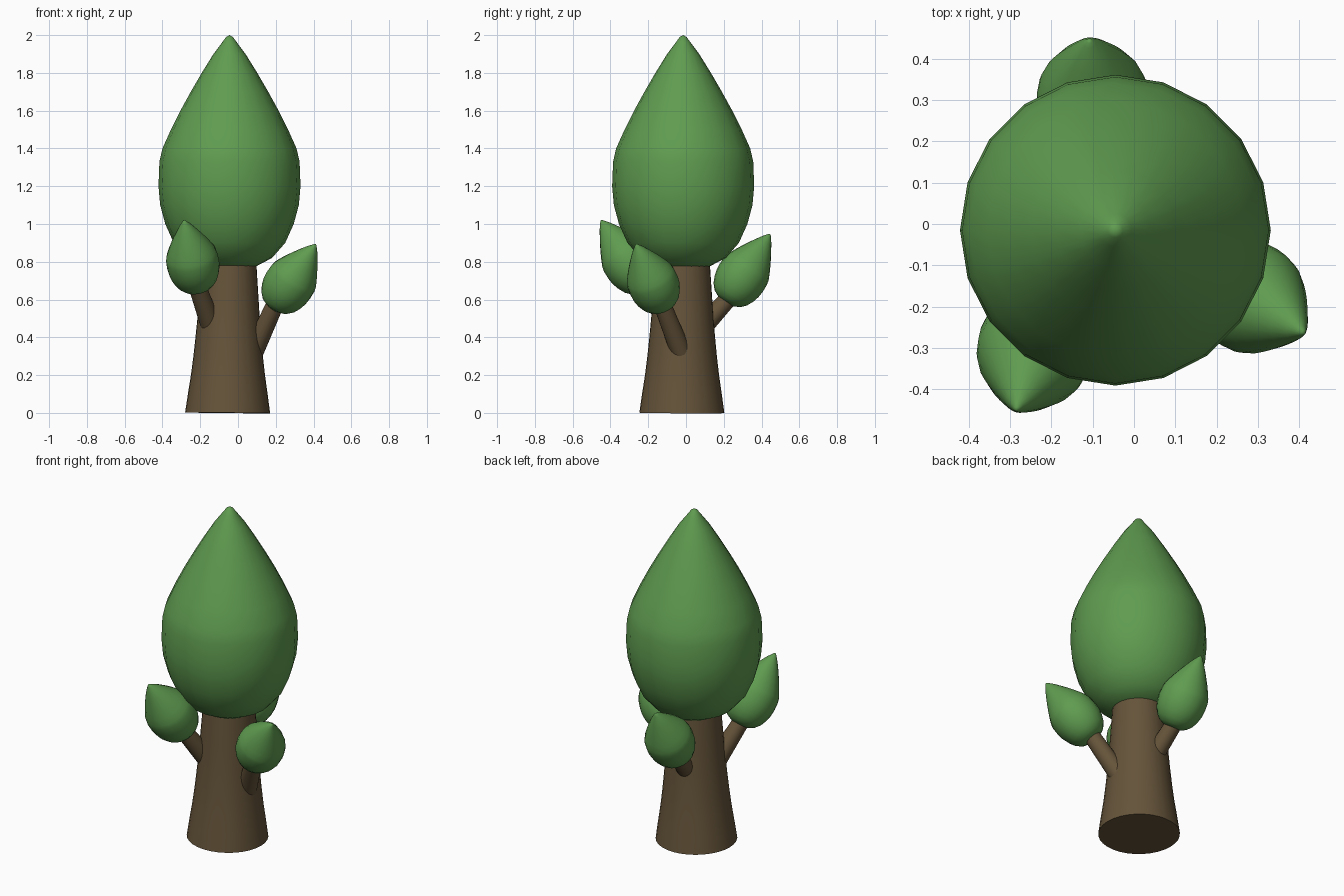
import bpy
import math
from mathutils import Vector

if "Cube" in bpy.data.objects:
    bpy.data.objects.remove(bpy.data.objects["Cube"])


def material(name, color):
    m = bpy.data.materials.new(name)
    m.diffuse_color = color
    m.use_nodes = True
    m.node_tree.nodes["Principled BSDF"].inputs["Base Color"].default_value = m.diffuse_color
    return m


LEAF = material("leaf_green", (0.115, 0.33, 0.08, 1))
BARK = material("bark_brown", (0.13, 0.088, 0.042, 1))


def lathe(name, profile, start, end, sides, mat):
    """Revolve (radius, distance) pairs around the line from start to end."""
    verts, faces, rings = [], [], []
    for r, d in profile:
        ring = []
        for i in range(sides if r > 0 else 1):
            a = 2 * math.pi * i / sides
            ring.append(len(verts))
            verts.append((r * math.cos(a), r * math.sin(a), d))
        rings.append(ring)
    for low, high in zip(rings, rings[1:]):
        for i in range(sides):
            j = (i + 1) % sides
            if len(high) == 1:
                faces.append((low[i], low[j], high[0]))
            else:
                faces.append((low[i], low[j], high[j], high[i]))
    faces.append(rings[0][::-1])
    if len(rings[-1]) > 1:
        faces.append(rings[-1])
    mesh = bpy.data.meshes.new(name)
    mesh.from_pydata(verts, [], faces)
    mesh.materials.append(mat)
    obj = bpy.data.objects.new(name, mesh)
    bpy.context.collection.objects.link(obj)
    axis = Vector(end) - Vector(start)
    obj.location = start
    obj.rotation_mode = 'QUATERNION'
    obj.rotation_quaternion = Vector((0, 0, 1)).rotation_difference(axis)
    bpy.ops.object.select_all(action='DESELECT')
    obj.select_set(True)
    bpy.context.view_layer.objects.active = obj
    bpy.ops.object.shade_smooth_by_angle(angle=math.radians(45))
    return obj


# Teardrop outline shared by the crown and the small leaf clumps
TEARDROP = [(0.13, 0), (0.225, 0.05), (0.295, 0.13), (0.34, 0.23), (0.367, 0.33),
            (0.376, 0.43), (0.371, 0.56), (0.355, 0.63), (0.31, 0.73), (0.26, 0.83),
            (0.205, 0.93), (0.147, 1.03), (0.085, 1.13), (0.04, 1.19),
            (0.018, 1.22), (0, 1.23)]

# Trunk, flared at the foot
lathe("trunk", [(0.225, 0), (0.211, 0.1), (0.196, 0.2), (0.184, 0.3), (0.174, 0.4),
                (0.165, 0.5), (0.158, 0.6), (0.145, 0.78)],
      (-0.055, -0.022, 0), (-0.047, -0.018, 0.78), 32, BARK)

# Main crown
lathe("crown", TEARDROP, (-0.045, -0.015, 0.77), (-0.045, -0.015, 2.0), 20, LEAF)

# Side branches: root inside the trunk, leaf base, leaf tip
BRANCHES = {
    "right": ((0.075, -0.022, 0.31), (0.19, -0.12, 0.56), (0.412, -0.264, 0.893)),
    "left": ((-0.145, -0.09, 0.47), (-0.212, -0.21, 0.66), (-0.285, -0.45, 1.02)),
    "back": ((-0.065, 0.06, 0.425), (-0.095, 0.21, 0.59), (-0.108, 0.445, 0.947)),
}
for side, (root, base, tip) in BRANCHES.items():
    length = (Vector(base) - Vector(root)).length
    lathe(side + "_branch", [(0.055, 0), (0.046, length + 0.03)], root, base, 20, BARK)
    size = (Vector(tip) - Vector(base)).length / 1.23
    lathe(side + "_leaf_clump", [(r * size * 1.04, d * size) for r, d in TEARDROP],
          base, tip, 20, LEAF)
